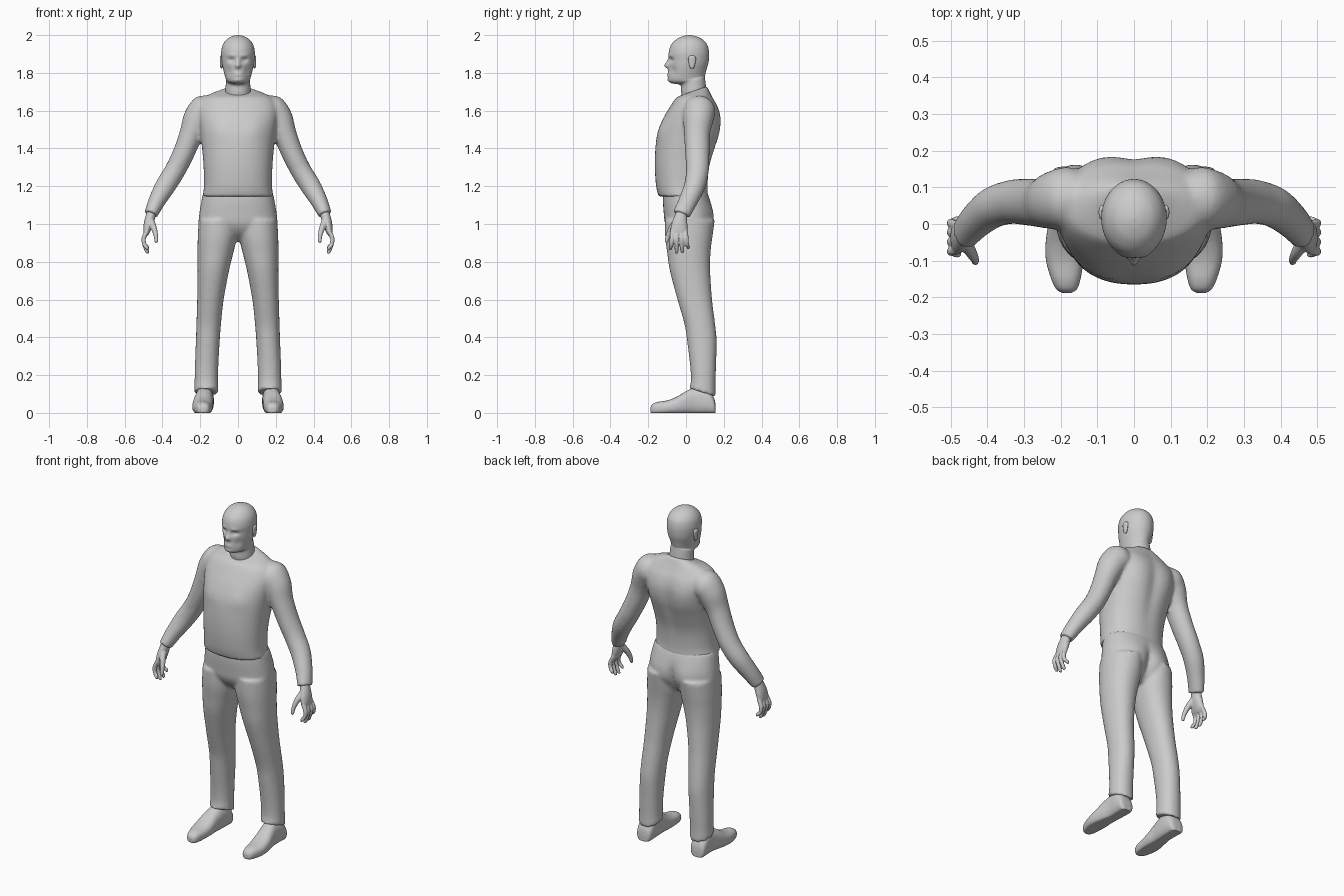
import bpy, bmesh, math
from mathutils import Vector

Y = Vector((0, 1, 0))


def flat(z, x0, x1, y0, y1, tilt=0.0):
    """Horizontal section; tilt raises the back and lowers the front."""
    return (Vector(((x0 + x1) / 2, (y0 + y1) / 2, z)),
            Vector(((x1 - x0) / 2, 0, 0)), Vector((0, (y1 - y0) / 2, tilt)))


def upright(y, x0, x1, z0, z1):
    """Section facing along y."""
    return (Vector(((x0 + x1) / 2, y, (z0 + z1) / 2)),
            Vector(((x1 - x0) / 2, 0, 0)), Vector((0, 0, (z1 - z0) / 2)))


def tube(pts):
    """Sections square to a path of (x, y, z, side radius, y radius)."""
    out, n = [], len(pts)
    for i, p in enumerate(pts):
        t = (Vector(pts[min(i + 1, n - 1)][:3]) - Vector(pts[max(i - 1, 0)][:3])).normalized()
        v = (Y - t * t.dot(Y)).normalized()
        out.append((Vector(p[:3]), v.cross(t) * p[3], v * p[4]))
    return out


def catmull(a, b, c, d, t):
    return 0.5 * (2 * b + (c - a) * t + (2 * a - 5 * b + 4 * c - d) * t * t
                  + (3 * b - a - 3 * c + d) * t ** 3)


def loft(bm, secs, seg=40, steps=5, power=2.0, side=1):
    """Smooth closed skin through the sections; side=-1 mirrors it in x."""
    n, rings = len(secs), []
    for i in range(n - 1):
        q = [secs[max(i - 1, 0)], secs[i], secs[i + 1], secs[min(i + 2, n - 1)]]
        for s in range(steps + (i == n - 2)):
            c, u, v = (catmull(*(k[j] for k in q), s / steps) for j in range(3))
            ring = []
            for k in range(seg):
                a = 2 * math.pi * k / seg
                ca, sa = math.cos(a), math.sin(a)
                p = (c + u * math.copysign(abs(ca) ** (2 / power), ca)
                     + v * math.copysign(abs(sa) ** (2 / power), sa))
                ring.append(bm.verts.new((p.x * side, p.y, p.z)))
            rings.append(ring)
    for r0, r1 in zip(rings, rings[1:]):
        for k in range(seg):
            m = (k + 1) % seg
            bm.faces.new((r0[k], r0[m], r1[m], r1[k]))
    bm.faces.new(rings[0])
    bm.faces.new(rings[-1])


def bump(bm, centre, radius, push):
    """Soft push of the surface around a point."""
    for v in bm.verts:
        d = sum(((v.co[i] - centre[i]) / radius[i]) ** 2 for i in range(3))
        if d < 9:
            v.co += Vector(push) * math.exp(-d)


def finish(bm, name, voxel=0, smooth=3):
    bmesh.ops.recalc_face_normals(bm, faces=bm.faces)
    for f in bm.faces:
        f.smooth = len(f.verts) == 4
    me = bpy.data.meshes.new(name)
    bm.to_mesh(me)
    bm.free()
    ob = bpy.data.objects.new(name, me)
    bpy.context.collection.objects.link(ob)
    if voxel:
        m = ob.modifiers.new("fuse", 'REMESH')
        m.mode, m.voxel_size, m.use_smooth_shade = 'VOXEL', voxel, True
        m = ob.modifiers.new("soften", 'SMOOTH')
        m.factor, m.iterations = 0.5, smooth
    return ob


# Head and neck
bm = bmesh.new()
head = [(1.65, .07, -.015, .11, .02), (1.715, .066, -.025, .105, .02),
        (1.755, .064, -.03, .1, .02), (1.765, .064, -.075, .1, .02),
        (1.78, .068, -.092, .104, .02), (1.81, .076, -.094, .11, .012),
        (1.84, .083, -.092, .117, .005), (1.87, .087, -.09, .121, 0),
        (1.91, .089, -.091, .122, 0), (1.95, .08, -.078, .112, 0),
        (1.98, .057, -.048, .084, 0), (1.995, .028, -.014, .048, 0),
        (2.0, .004, .012, .02, 0)]
loft(bm, [flat(z, -w, w, a, b, t) for z, w, a, b, t in head], seg=72, steps=6)
bump(bm, (0, -.09, 1.838), (.014, .05, .014), (0, -.022, 0))     # nose tip
bump(bm, (0, -.09, 1.86), (.01, .05, .018), (0, -.01, 0))        # nose bridge
bump(bm, (0, -.095, 1.79), (.028, .04, .012), (0, -.005, 0))     # lips
bump(bm, (0, -.095, 1.762), (.025, .04, .01), (0, -.005, 0))     # chin
for s in (1, -1):
    bump(bm, (s * .034, -.08, 1.868), (.018, .04, .012), (0, .012, 0))   # eye socket
    bump(bm, (s * .034, -.08, 1.892), (.022, .04, .009), (0, -.005, 0))  # brow
    bump(bm, (s * .05, -.07, 1.81), (.018, .04, .025), (-s * .003, .006, 0))  # cheek
finish(bm, "head")

# Ears
for s in (1, -1):
    bm = bmesh.new()
    loft(bm, [flat(z, .087 - w, .088 + w, .03 - d, .034 + d) for z, w, d in
              [(1.822, .001, .002), (1.832, .006, .01), (1.865, .008, .018),
               (1.885, .008, .016), (1.893, .001, .004)]], seg=16, side=s)
    finish(bm, "ear")

# Shirt: torso and sleeves
bm = bmesh.new()
torso = [(1.145, .188, -.145, .118), (1.2, .18, -.158, .115), (1.3, .182, -.165, .125),
         (1.4, .19, -.162, .155), (1.48, .2, -.15, .178), (1.56, .212, -.12, .184),
         (1.62, .212, -.085, .17), (1.665, .185, -.055, .145)]
secs = [flat(z, -w, w, a, b) for z, w, a, b in torso]
secs += [flat(1.69, -.14, .14, -.035, .125, .012), flat(1.705, -.08, .08, -.03, .112, .025)]
loft(bm, secs, seg=64, power=2.25)
bump(bm, (0, .18, 1.45), (.035, .08, .2), (0, -.012, 0))          # spine groove
for s in (1, -1):
    bump(bm, (s * .11, .17, 1.52), (.06, .08, .1), (0, .008, 0))  # shoulder blade
    bump(bm, (s * .09, -.13, 1.5), (.06, .08, .05), (0, -.007, 0))  # chest
    loft(bm, tube([(.12, .07, 1.625, .06, .06), (.175, .07, 1.603, .083, .085),
                   (.215, .065, 1.555, .076, .08), (.25, .058, 1.47, .062, .068),
                   (.29, .06, 1.37, .057, .064), (.335, .06, 1.28, .055, .06),
                   (.385, .045, 1.2, .054, .056), (.43, .01, 1.12, .045, .05),
                   (.457, -.02, 1.06, .037, .047), (.461, -.024, 1.05, .037, .047)]),
         side=s)
finish(bm, "shirt", .01)

# Hands: palm, fingers, thumb
for s in (1, -1):
    bm = bmesh.new()
    loft(bm, tube([(.452, -.015, 1.08, .024, .03), (.462, -.026, 1.045, .026, .032),
                   (.474, -.034, 1.0, .025, .042), (.484, -.038, .96, .018, .045),
                   (.489, -.038, .94, .01, .04)]), seg=24, side=s)
    for y0, y1, tip in [(-.071, -.082, .862), (-.048, -.05, .843),
                        (-.025, -.019, .846), (-.003, .012, .868)]:
        loft(bm, tube([(.481, y0, .965, .012, .013), (.499, (2 * y0 + y1) / 3, .925, .012, .012),
                       (.496, (y0 + y1) / 2, .893, .011, .011),
                       (.482, y1, tip + .012, .01, .01), (.475, y1, tip, .005, .005)]),
             seg=12, side=s)
    loft(bm, tube([(.462, -.045, 1.02, .018, .02), (.446, -.075, .98, .016, .017),
                   (.435, -.094, .94, .012, .013), (.433, -.103, .91, .01, .01),
                   (.434, -.106, .9, .005, .005)]), seg=12, side=s)
    finish(bm, "hand", .0045, 2)

# Trousers: pelvis and legs
bm = bmesh.new()
loft(bm, [flat(z, -w, w, a, b) for z, w, a, b in
          [(1.17, .184, -.12, .112), (1.12, .194, -.122, .13), (1.06, .204, -.118, .142),
           (1.0, .208, -.11, .138), (.95, .19, -.08, .11), (.91, .12, -.03, .07)]],
     seg=64, power=2.3)
leg = [(1.02, .0, .208, -.112, .142, 0), (.93, .006, .213, -.11, .138, 0),
       (.85, .024, .214, -.1, .13, 0), (.75, .048, .214, -.085, .128, 0),
       (.6, .076, .216, -.045, .138, 0), (.47, .09, .22, -.008, .154, 0),
       (.38, .097, .223, .006, .162, 0), (.25, .104, .228, .022, .159, 0),
       (.16, .106, .23, .026, .156, -.01), (.108, .104, .232, .018, .158, -.022)]
for s in (1, -1):
    loft(bm, [flat(*r) for r in leg], power=2.15, side=s)
    bump(bm, (s * .09, .13, 1.02), (.06, .08, .07), (0, .01, 0))  # seat
bump(bm, (0, .13, 1.0), (.025, .07, .08), (0, -.025, 0))
finish(bm, "trousers", .01)

# Shoes
shoe = [(.157, .16, .196, .0, .035), (.148, .136, .22, -.008, .08),
        (.11, .128, .226, -.01, .13), (.05, .13, .226, -.01, .135),
        (.0, .134, .234, -.01, .115), (-.05, .134, .241, -.01, .085),
        (-.1, .138, .24, -.01, .066), (-.15, .146, .226, -.01, .058),
        (-.178, .156, .212, -.006, .046), (-.188, .172, .196, .004, .028)]
sole = [(0, 0), (.002, .003), (.016, .003), (.018, 0)]
for s in (1, -1):
    bm = bmesh.new()
    loft(bm, [upright(*r) for r in shoe], seg=36, power=2.4, side=s)
    for v in bm.verts:
        v.co.z = max(v.co.z, 0)
    finish(bm, "shoe")
